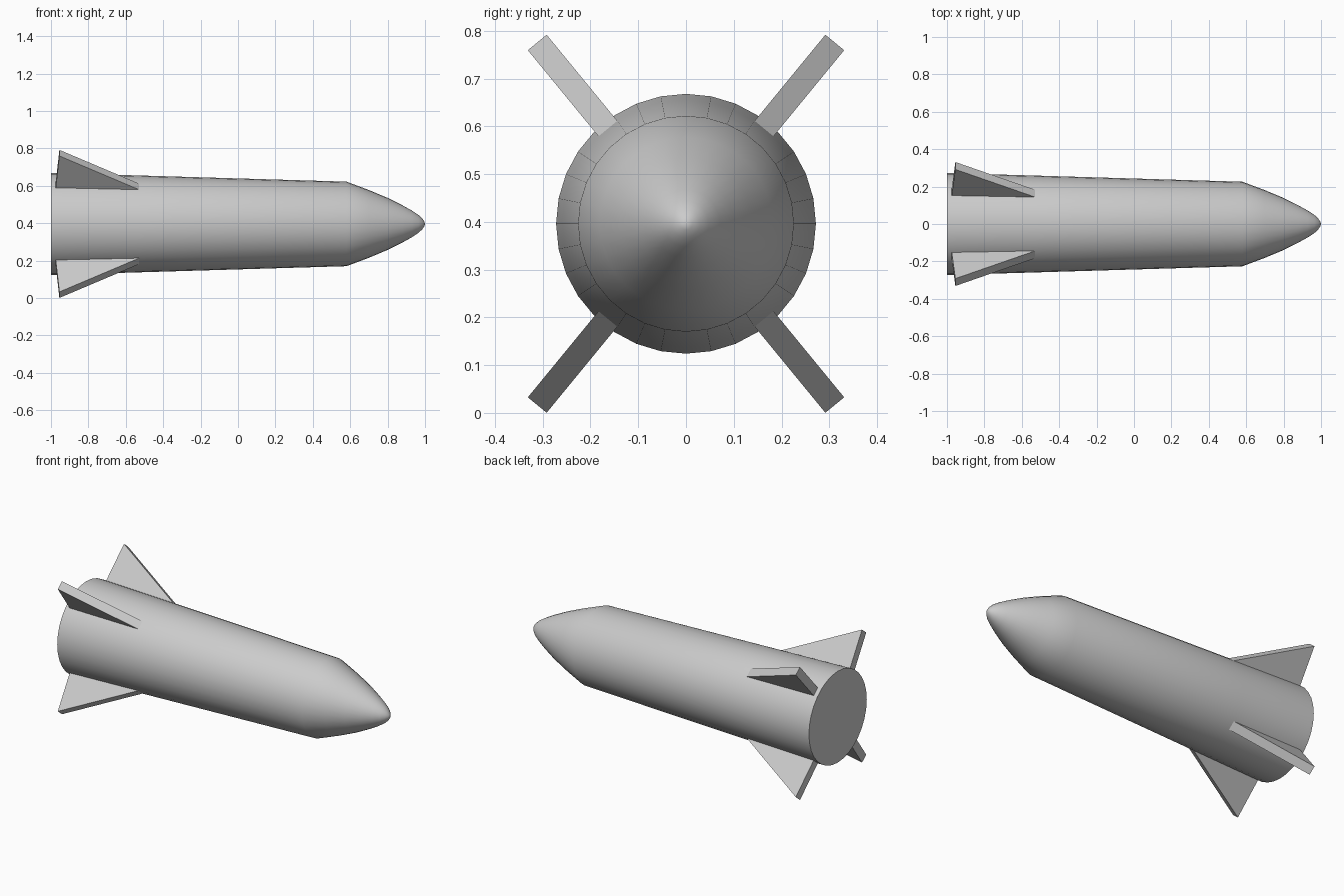
import bpy, bmesh, math
from mathutils import Matrix, Vector

if "Cube" in bpy.data.objects:
    bpy.data.objects.remove(bpy.data.objects["Cube"])

CZ = 0.396      # height of the long axis
SIDES = 32


def finish(bm, name, angle):
    bmesh.ops.recalc_face_normals(bm, faces=bm.faces)
    mesh = bpy.data.meshes.new(name)
    bm.to_mesh(mesh)
    bm.free()
    obj = bpy.data.objects.new(name, mesh)
    bpy.context.collection.objects.link(obj)
    bpy.ops.object.select_all(action='DESELECT')
    obj.select_set(True)
    bpy.context.view_layer.objects.active = obj
    bpy.ops.object.shade_smooth_by_angle(angle=math.radians(angle))
    return obj


# Hull: tapered tube with a rounded nose, turned around the x axis
profile = [(-1.0, 0.272), (-0.975, 0.272), (-0.53, 0.259), (0.58, 0.226),
           (0.70, 0.181), (0.80, 0.139), (0.88, 0.099), (0.93, 0.071),
           (0.965, 0.048), (0.985, 0.029), (0.996, 0.013)]
bm = bmesh.new()
rings = []
for x, r in profile:
    ring = []
    for i in range(SIDES):
        a = 2 * math.pi * i / SIDES
        ring.append(bm.verts.new((x, r * math.cos(a), CZ + r * math.sin(a))))
    rings.append(ring)
for a, b in zip(rings, rings[1:]):
    for i in range(SIDES):
        j = (i + 1) % SIDES
        bm.faces.new((a[i], a[j], b[j], b[i]))
bm.faces.new(rings[0])
tip = bm.verts.new((1.0, 0, CZ))
for i in range(SIDES):
    bm.faces.new((rings[-1][i], rings[-1][(i + 1) % SIDES], tip))
finish(bm, "hull", 30)

# Fins: four triangular slabs, each standing on one hull facet
HALF = 0.0255
fin_outline = [(-0.50, 0.242), (-0.955, 0.491), (-0.977, 0.242)]
lean = 4.5 * 360 / SIDES
for name, deg in (("upper_right_fin", lean), ("upper_left_fin", 180 - lean),
                  ("lower_left_fin", 180 + lean), ("lower_right_fin", -lean)):
    bm = bmesh.new()
    face = bm.faces.new([bm.verts.new((x, r, -HALF)) for x, r in fin_outline])
    ext = bmesh.ops.extrude_face_region(bm, geom=[face])
    bmesh.ops.translate(bm, vec=Vector((0, 0, 2 * HALF)),
                        verts=[v for v in ext["geom"] if isinstance(v, bmesh.types.BMVert)])
    bm.transform(Matrix.Translation((0, 0, CZ)) @ Matrix.Rotation(math.radians(deg), 4, 'X'))
    finish(bm, name, 30)
